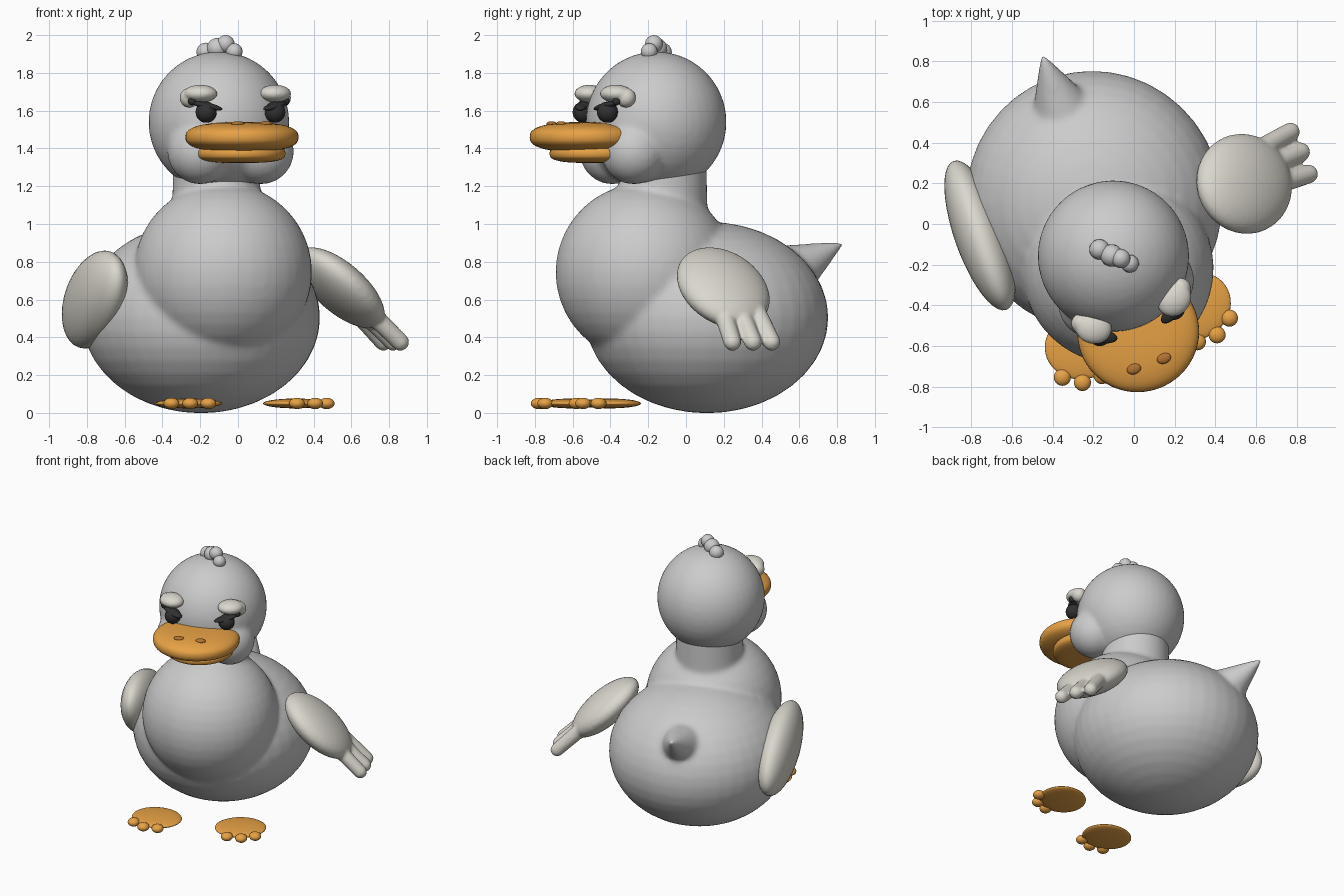
import bpy, bmesh
from math import radians, sin, cos
from mathutils import Matrix, Vector, Euler

if "Cube" in bpy.data.objects:
    bpy.data.objects.remove(bpy.data.objects["Cube"])

# The whole bird is symmetric about a plane turned 19.5 degrees
ROOT = Matrix.Rotation(radians(19.5), 4, 'Z') @ Matrix.Translation((-0.148, 0, 0))


def material(name, rgb):
    m = bpy.data.materials.new(name)
    m.diffuse_color = (*rgb, 1)
    m.use_nodes = True
    m.node_tree.nodes["Principled BSDF"].inputs["Base Color"].default_value = m.diffuse_color
    return m


ORANGE = material("orange", (0.80, 0.36, 0.06))
DARK_ORANGE = material("dark_orange", (0.45, 0.17, 0.03))
BLACK = material("black", (0.03, 0.03, 0.03))
WING = material("wing_grey", (0.70, 0.68, 0.61))


def ball(bm, loc, radii, rot=(0, 0, 0), power=2, seg=40):
    """Ellipsoid; a power above 2 flattens its top and bottom."""
    if not isinstance(radii, tuple):
        radii = (radii,) * 3
    verts = bmesh.ops.create_uvsphere(bm, u_segments=seg, v_segments=seg // 2, radius=1)["verts"]
    if power != 2:
        for v in verts:
            r = min(v.co.xy.length, 1)
            z = (1 - r ** power) ** (1 / power)
            v.co.z = z if v.co.z > 0 else -z
    mat = (Matrix.Translation(loc) @ Euler([radians(a) for a in rot]).to_matrix().to_4x4()
           @ Matrix.Diagonal((*radii, 1)))
    bmesh.ops.transform(bm, matrix=mat, verts=verts)


def rod(bm, a, b, r1, r2):
    """Tapered cylinder from a to b."""
    a, b = Vector(a), Vector(b)
    d = b - a
    mat = Matrix.Translation((a + b) / 2) @ d.to_track_quat('Z', 'Y').to_matrix().to_4x4()
    bmesh.ops.create_cone(bm, cap_ends=True, segments=32, radius1=r1, radius2=r2,
                          depth=d.length, matrix=mat)


def finish(name, bm, mat=None, voxel=0, smooth=0):
    """Make the object; with a voxel size the pieces are fused and blended."""
    me = bpy.data.meshes.new(name)
    for f in bm.faces:
        f.smooth = True
    bm.to_mesh(me)
    bm.free()
    ob = bpy.data.objects.new(name, me)
    bpy.context.collection.objects.link(ob)
    ob.matrix_world = ROOT
    if mat:
        me.materials.append(mat)
    if voxel:
        mod = ob.modifiers.new("fuse", 'REMESH')
        mod.mode = 'VOXEL'
        mod.voxel_size = voxel
        mod.use_smooth_shade = True
        mod = ob.modifiers.new("blend", 'SMOOTH')
        mod.factor = 0.5
        mod.iterations = smooth
    return ob


# Body: belly, chest, neck and pointed tail blended together
bm = bmesh.new()
ball(bm, (0, 0.17, 0.505), (0.63, 0.645, 0.507))
ball(bm, (0, -0.18, 0.745), 0.472)
rod(bm, (0, -0.076, 0.8), (0, -0.076, 1.33), 0.24, 0.23)
rod(bm, (0, 0.55, 0.70), (0, 0.945, 0.905), 0.20, 0.005)
finish("body", bm, None, 0.016, 12)

# Head with cheeks
bm = bmesh.new()
ball(bm, (0, -0.115, 1.54), 0.373)
for s in (-1, 1):
    ball(bm, (s * 0.17, -0.30, 1.385), 0.175)
finish("head", bm, None, 0.014, 14)

# Tuft of curls on the crown
bm = bmesh.new()
for x, y, z, r in ((-0.17, -0.125, 1.91, 0.05), (-0.11, -0.155, 1.93, 0.055),
                   (-0.065, -0.17, 1.953, 0.047), (-0.02, -0.195, 1.913, 0.044)):
    ball(bm, ROOT.inverted() @ Vector((x, y, z)), r, seg=24)
finish("crown_tuft", bm)

# Beak
bm = bmesh.new()
ball(bm, (-0.01, -0.51, 1.46), (0.30, 0.293, 0.08), power=2.6, seg=56)
finish("upper_beak", bm, ORANGE)
bm = bmesh.new()
ball(bm, (0, -0.46, 1.373), (0.237, 0.24, 0.05), power=3, seg=48)
finish("lower_beak", bm, ORANGE)

for s, side in ((-1, "left"), (1, "right")):
    # Nostril
    bm = bmesh.new()
    ball(bm, (s * 0.078 - 0.012, -0.672, 1.53), (0.036, 0.026, 0.014), seg=20)
    finish(side + "_nostril", bm, DARK_ORANGE)

    # Eye with a dark lash bar
    bm = bmesh.new()
    ball(bm, (s * 0.193, -0.457, 1.592), 0.056, seg=28)
    ball(bm, (s * 0.19, -0.465, 1.625), (0.085, 0.035, 0.018), (0, s * -12, s * 28), seg=20)
    ball(bm, (s * 0.262, -0.43, 1.65), 0.022, seg=16)
    finish(side + "_eye", bm, BLACK)

    # Brow with a drooping outer end
    bm = bmesh.new()
    ball(bm, (s * 0.21, -0.415, 1.69), (0.09, 0.08, 0.047), (0, 0, s * 28), seg=28)
    ball(bm, (s * 0.258, -0.375, 1.668), 0.052, seg=24)
    finish(side + "_brow", bm, WING, 0.008, 4)

    # Webbed foot with three toes
    bm = bmesh.new()
    fx, fy, splay = s * 0.30, -0.483, s * 17
    ball(bm, (fx, fy, 0.05), (0.178, 0.16, 0.026), (0, 0, splay))
    for a in (-34, 0, 34):
        t = radians(splay + a)
        ball(bm, (fx + 0.175 * sin(t), fy - 0.175 * cos(t), 0.05),
             (0.042, 0.042, 0.03), seg=20)
    finish(side + "_foot", bm, ORANGE)

# Right wing, stretched out with three feather tips
bm = bmesh.new()
ball(bm, (0.725, 0.005, 0.662), (0.295, 0.25, 0.115), (0, 42, 6))
for start, end in ((-0.045, -0.055), (0.045, 0.06), (0.13, 0.17)):
    tip = (1.04 - 0.015 * (end > 0.1), end, 0.375)
    rod(bm, (0.80, start, 0.60), tip, 0.052, 0.047)
    ball(bm, tip, 0.047, seg=24)
finish("right_wing", bm, WING, 0.011, 6)

# Left wing, folded against the side
bm = bmesh.new()
ball(bm, (-0.585, 0.20, 0.60), (0.125, 0.41, 0.225), (-22, 0, 0))
finish("left_wing", bm, WING)
